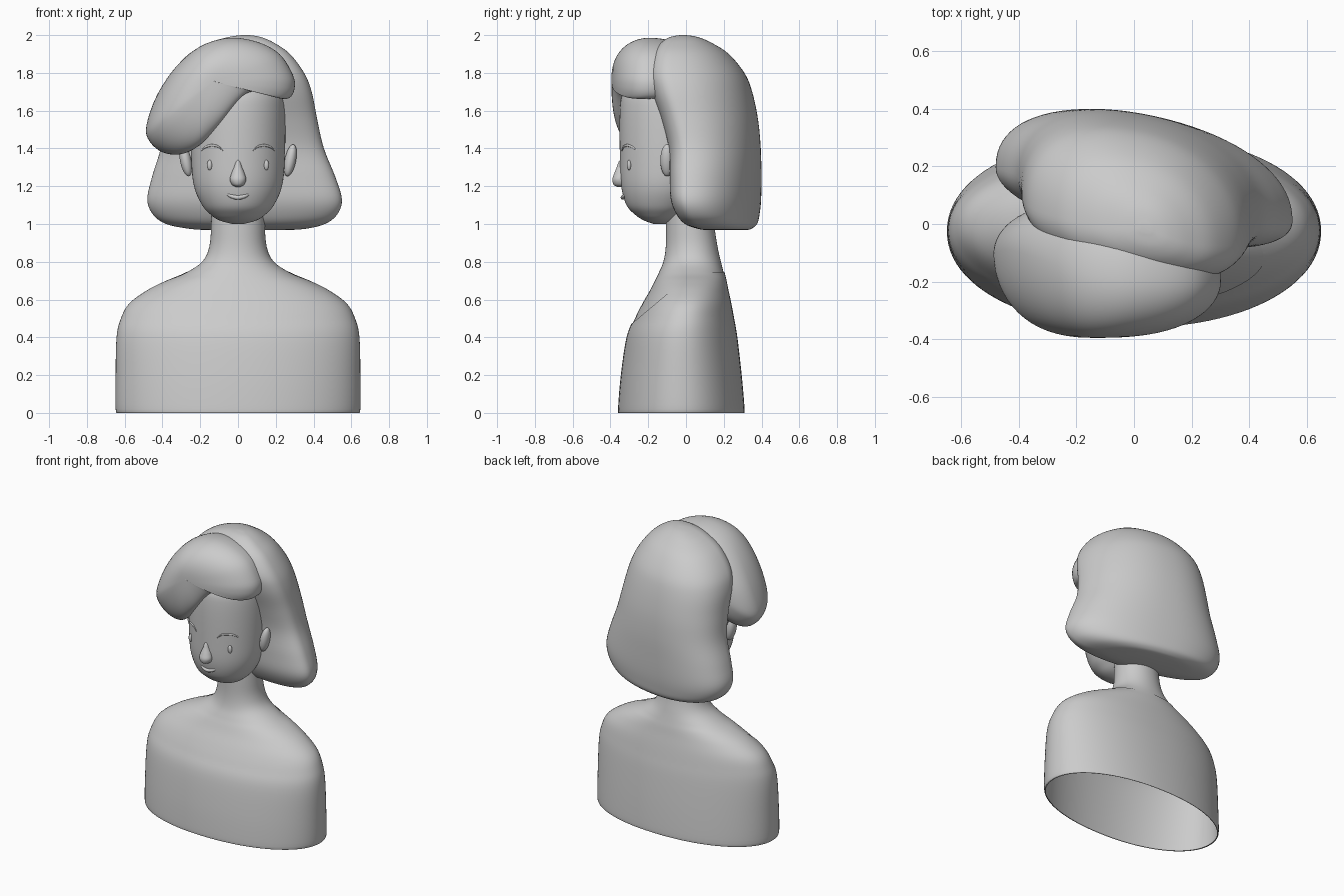
import bpy, bmesh
from math import sin, cos, pi, sqrt, copysign
from mathutils import Vector

if "Cube" in bpy.data.objects:
    bpy.data.objects.remove(bpy.data.objects["Cube"])


def spline(pts, n, closed=False):
    """Resample control tuples with a Catmull-Rom spline."""
    pts = [Vector(p) for p in pts]
    k, out = len(pts), []
    pick = (lambda i: pts[i % k]) if closed else (lambda i: pts[min(max(i, 0), k - 1)])
    for i in range(k if closed else k - 1):
        a, b, c, d = (pick(i + j) for j in (-1, 0, 1, 2))
        for s in range(n):
            t = s / n
            out.append(0.5 * (2 * b + (c - a) * t + (2 * a - 5 * b + 4 * c - d) * t * t
                              + (3 * b - a - 3 * c + d) * t ** 3))
    return out if closed else out + [pts[-1]]


def skin(name, rings, cap_start=True, cap_end=True):
    """Join closed rings of points into a smooth object."""
    bm = bmesh.new()
    vr = [[bm.verts.new(p) for p in r] for r in rings]
    n = len(vr[0])
    for a, b in zip(vr, vr[1:]):
        for i in range(n):
            j = (i + 1) % n
            bm.faces.new((a[i], a[j], b[j], b[i]))
    if cap_start:
        bm.faces.new(vr[0][::-1])
    if cap_end:
        bm.faces.new(vr[-1])
    bmesh.ops.recalc_face_normals(bm, faces=bm.faces)
    me = bpy.data.meshes.new(name)
    bm.to_mesh(me)
    bm.free()
    me.polygons.foreach_set("use_smooth", [True] * len(me.polygons))
    ob = bpy.data.objects.new(name, me)
    bpy.context.collection.objects.link(ob)
    return ob


def loft(name, rows, power=2.0, mid=0.5, shear=0.0, inset=0.0, n=64, **caps):
    """Stack rounded sections given as (z, x left, x right, y front, y back)."""
    rings = []
    rows = [Vector(r) for r in spline([r for r in rows], 5)]
    for z, xl, xr, yf, yb in rows:
        cx, rx, ym = (xl + xr) / 2, (xr - xl) / 2 - inset, yf + mid * (yb - yf)
        ring = []
        for i in range(n):
            c, s = cos(2 * pi * i / n), sin(2 * pi * i / n)
            dx = rx * copysign(abs(c) ** (2 / power), c)
            ry = (yb - ym if s > 0 else ym - yf) - inset
            ring.append((cx + dx, ym + ry * copysign(abs(s) ** (2 / power), s) + shear * dx, z))
        rings.append(ring)
    return skin(name, rings, **caps)


def sym(rows):
    return [(z, -w, w, f, b) for z, w, f, b in rows]


def slice_mesh(ob, cuts):
    """Remove everything on the positive side of each plane."""
    bm = bmesh.new()
    bm.from_mesh(ob.data)
    for co, no in cuts:
        bmesh.ops.bisect_plane(bm, geom=bm.verts[:] + bm.edges[:] + bm.faces[:],
                               plane_co=co, plane_no=no, clear_outer=True)
    bm.to_mesh(ob.data)
    bm.free()


def ellipsoid(name, loc, radii, tilt=0.0):
    bpy.ops.mesh.primitive_uv_sphere_add(segments=24, ring_count=16, location=loc,
                                         rotation=(0, tilt, 0))
    ob = bpy.context.object
    ob.name, ob.scale = name, radii
    bpy.ops.object.shade_smooth()


def tube(name, pts, radius):
    """Tapered strand through the points."""
    path = spline(pts, 6)
    rings = []
    for k, p in enumerate(path):
        r = radius * max(0.15, sin(pi * k / (len(path) - 1))) ** 0.5
        rings.append([p + Vector((0, r * cos(a * pi / 5), r * sin(a * pi / 5))) for a in range(10)])
    skin(name, rings)


# Torso: shirt shell, open at the bottom, and the neck beneath it
body = sym([(0, .635, -.355, .305), (.02, .648, -.36, .31), (.2, .648, -.345, .295),
            (.4, .643, -.315, .272), (.5, .62, -.275, .255), (.58, .575, -.235, .24),
            (.65, .48, -.195, .225), (.7, .38, -.17, .215), (.74, .285, -.15, .205),
            (.8, .195, -.125, .19), (.88, .157, -.112, .172), (1.0, .147, -.11, .155),
            (1.15, .145, -.11, .15)])
shirt = loft("shirt", body, power=2.1, n=96, cap_start=False, cap_end=False)
slice_mesh(shirt, [((0, -.29, .47), (0, -.84, 1)), ((0, 0, .745), (0, 0, 1))])
neck = loft("neck", body, power=2.1, inset=.005, n=96, cap_start=False, cap_end=False)
slice_mesh(neck, [((0, -.28, .42), (0, .5, -1))])

# Head
loft("head", sym([(1.0, .03, -.17, -.11), (1.02, .1, -.225, -.06), (1.05, .145, -.27, -.01),
                  (1.1, .19, -.315, .05), (1.2, .233, -.343, .11), (1.35, .248, -.35, .14),
                  (1.6, .25, -.35, .15), (1.7, .235, -.33, .14), (1.8, .18, -.26, .08),
                  (1.86, .05, -.13, -.05)]))

# Nose
loft("nose", sym([(1.197, .012, -.365, -.31), (1.208, .032, -.383, -.31),
                  (1.235, .043, -.39, -.31), (1.265, .036, -.381, -.31),
                  (1.3, .023, -.367, -.31), (1.33, .014, -.356, -.31),
                  (1.342, .004, -.345, -.31)]), n=24)

# Ears, eyes and brows, mirrored
def face_y(x):
    return -.105 - sqrt(.247 ** 2 - x * x)

for side, s in (("left", -1), ("right", 1)):
    ellipsoid(side + "_ear", (s * .277, -.1, 1.337), (.03, .036, .086), s * .2)
    ellipsoid(side + "_eye", (s * .15, face_y(.15), 1.312), (.014, .012, .027))
    brow = [(.08, 1.388), (.105, 1.41), (.14, 1.416), (.17, 1.408), (.192, 1.39)]
    tube(side + "_brow", [(s * x, face_y(x), z) for x, z in brow], .007)

# Smile
tube("mouth", [(x, -.334 + 4 * x * x, 1.14 + 5 * x * x)
               for x in (-.065, -.04, 0, .04, .065)], .012)

# Back hair: bob flaring at the bottom
loft("back_hair", [(.967, -.15, .25, .12, .31), (.975, -.26, .36, .08, .335),
                   (1.0, -.38, .46, .02, .36), (1.05, -.45, .525, -.02, .37),
                   (1.13, -.48, .55, -.05, .378), (1.25, -.455, .515, -.06, .382),
                   (1.4, -.41, .455, -.07, .382), (1.55, -.395, .42, -.11, .37),
                   (1.7, -.385, .39, -.165, .34), (1.8, -.35, .35, -.185, .3),
                   (1.9, -.26, .275, -.165, .22), (1.96, -.15, .19, -.125, .13),
                   (1.99, -.05, .12, -.08, .06), (2.0, .02, .06, -.03, .0)],
     power=2.2, mid=.36, shear=-.18, n=80)

# Fringe: swept outline inflated to the front and back
rim = spline([(.3, -.2, 1.72), (.29, -.2, 1.79), (.22, -.2, 1.9), (.1, -.2, 1.965),
              (-.05, -.19, 1.985), (-.2, -.17, 1.94), (-.33, -.12, 1.83), (-.43, -.09, 1.68),
              (-.485, -.1, 1.52), (-.47, -.11, 1.44), (-.4, -.13, 1.38), (-.3, -.19, 1.37),
              (-.2, -.27, 1.42), (-.1, -.33, 1.53), (0, -.345, 1.655), (.06, -.34, 1.698),
              (.13, -.32, 1.698), (.22, -.26, 1.665), (.275, -.21, 1.67)], 5, closed=True)
rings = []
STEPS = 16
for k in range(-STEPS, STEPS + 1):
    t = k / STEPS * pi / 2 * .985
    peak = -.395 if k > 0 else .08
    rings.append([(-.13 + (p.x + .13) * cos(t) ** .8,
                   p.y + (peak - p.y) * abs(sin(t)),
                   1.755 + (p.z - 1.755) * cos(t) ** .8) for p in rim])
skin("fringe", rings)
